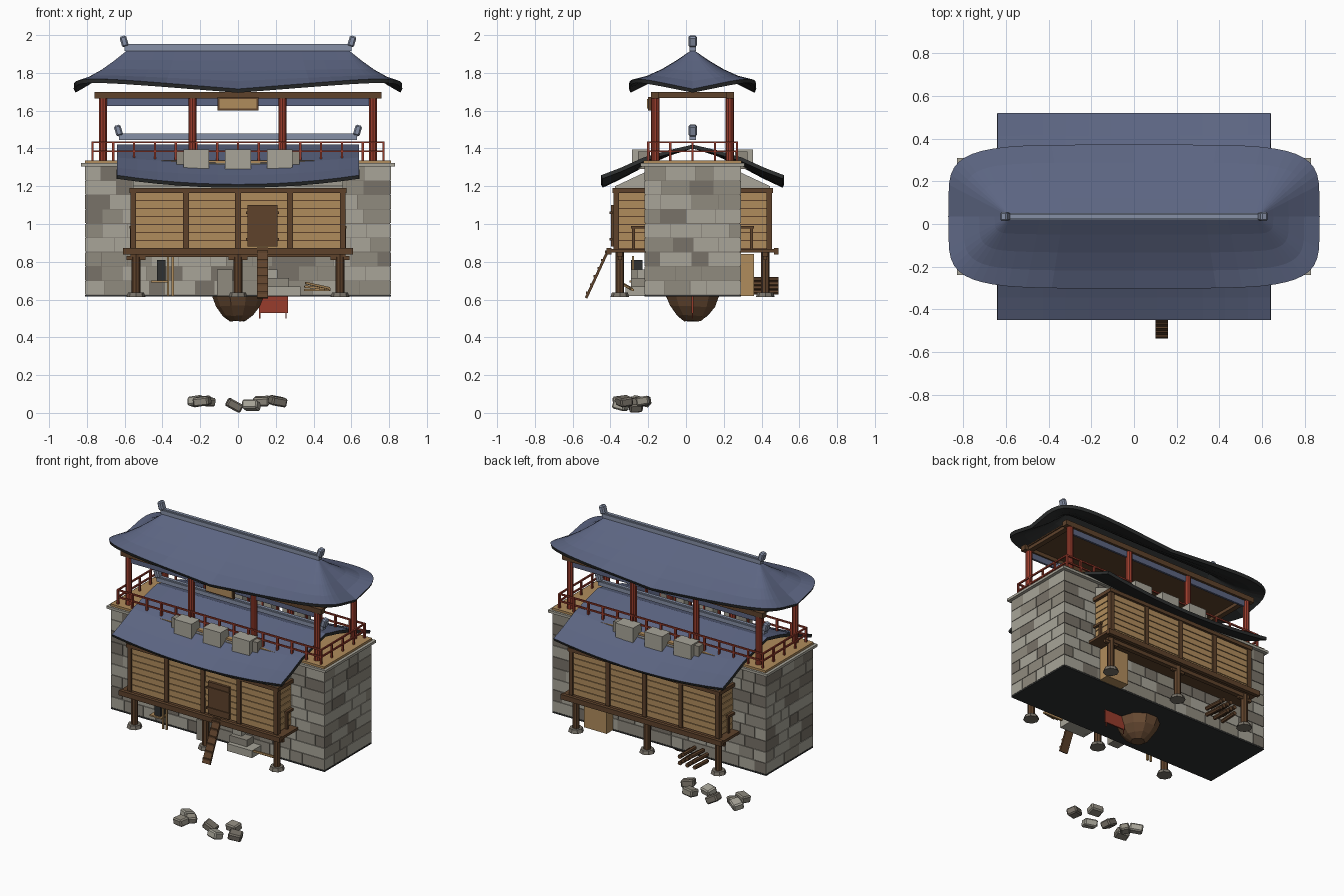
import bpy, bmesh, math, random
from mathutils import Matrix, Vector, Euler

if "Cube" in bpy.data.objects:
    bpy.data.objects.remove(bpy.data.objects["Cube"])
rng = random.Random(4)
CY = 0.035                      # depth of the building's centre line


def material(name, r, g, b):
    lin = [((c / 255 + 0.055) / 1.055) ** 2.4 for c in (r, g, b)] + [1]
    m = bpy.data.materials.new(name)
    m.use_nodes = True
    m.diffuse_color = lin
    m.node_tree.nodes["Principled BSDF"].inputs["Base Color"].default_value = lin
    return m


ROOF = material("slate_blue", 92, 101, 130)
RIDGE = material("pale_blue_grey", 134, 144, 166)
DARK = material("charcoal", 46, 48, 48)
RED = material("red_paint", 152, 60, 44)
BROWN = material("dark_wood", 94, 66, 43)
TAN = material("light_wood", 176, 140, 92)
LIGHT = material("light_stone", 168, 165, 153)
MID = material("mid_stone", 144, 139, 127)
DIM = material("dark_stone", 120, 114, 104)
EARTH = material("earth", 106, 76, 52)
STONES = [LIGHT, MID, DIM]


def finish(name, bm, mats):
    bmesh.ops.recalc_face_normals(bm, faces=bm.faces)
    me = bpy.data.meshes.new(name)
    bm.to_mesh(me)
    bm.free()
    for m in mats:
        me.materials.append(m)
    ob = bpy.data.objects.new(name, me)
    bpy.context.scene.collection.objects.link(ob)
    return ob


def add_box(bm, x, y, z, index=0, rot=(0, 0, 0)):
    """Box spanning the (low, high) pairs x, y, z, turned about its centre."""
    mid = Vector([(a + b) / 2 for a, b in (x, y, z)])
    size = [abs(b - a) for a, b in (x, y, z)] + [1]
    mat = Matrix.Translation(mid) @ Euler(rot).to_matrix().to_4x4() @ Matrix.Diagonal(size)
    new = bmesh.ops.create_cube(bm, size=1, matrix=mat)["verts"]
    for f in {f for v in new for f in v.link_faces}:
        f.material_index = index


def boxes(name, items, *mats):
    bm = bmesh.new()
    for it in items:
        add_box(bm, *it)
    return finish(name, bm, mats)


def column(name, x, y, z0, z1, r, mat, r2=None, sides=10, axis=None):
    bm = bmesh.new()
    bmesh.ops.create_cone(bm, cap_ends=True, segments=sides, radius1=r, radius2=r2 or r, depth=z1 - z0)
    ob = finish(name, bm, [mat])
    ob.location = (x, y, (z0 + z1) / 2)
    if axis:
        ob.rotation_euler = axis
    return ob


def span(c, w):
    return (c - w / 2, c + w / 2)


def side(s, a, b):
    """Depth range from a to b out from the centre line, on side s."""
    return tuple(sorted((CY + s * a, CY + s * b)))


# Stone body: mortar core, dark underside, random coursed blocks on all four sides
boxes("wall_core", [((-0.805, 0.805), side(1, -0.25, 0.25), (0.625, 1.31))], DIM)
boxes("wall_base", [((-0.81, 0.81), side(1, -0.255, 0.255), (0.615, 0.625))], DARK)
bm = bmesh.new()
ROWS, GAP = 9, 0.0015
h = 0.68 / ROWS
for face in range(4):
    half = 0.81 if face < 2 else 0.255
    s = 1 if face % 2 else -1
    for row in range(ROWS):
        z = (0.625 + row * h + GAP, 0.625 + (row + 1) * h - GAP)
        u = -half
        while u < half - 0.001:
            end = u + rng.uniform(0.08, 0.17)
            if end > half - 0.06:
                end = half
            tone = rng.choice((0, 0, 1, 1, 2))
            a = (u + GAP, end - GAP)
            if face < 2:
                add_box(bm, a, side(s, 0.245, 0.255), z, tone)
            else:
                add_box(bm, (s * 0.80, s * 0.81), (CY + a[0], CY + a[1]), z, tone)
            u = end
finish("stone_blocks", bm, STONES)

# Cornice and terrace floor
boxes("cornice", [((-0.83, 0.83), side(1, -0.275, 0.275), (1.305, 1.322))], LIGHT)
boxes("terrace_floor", [((-0.81, 0.81), side(1, -0.26, 0.26), (1.32, 1.337))], TAN)

for s, label in ((-1, "front"), (1, "back")):
    # Projecting timber room: boards over a dark core, framed with posts and beams
    items = [((-0.55, 0.55), side(s, 0.25, 0.405), (0.86, 1.18), 0)]
    for i in range(7):
        z = 0.874 + i * 0.042
        items.append(((-0.557, 0.557), side(s, 0.25, 0.411), (z, z + 0.037), 1))
    for x in (-0.555, -0.275, 0, 0.275, 0.555):
        items.append((span(x, 0.03), side(s, 0.39, 0.42), (0.86, 1.18), 0))
    for x in (-0.565, 0.565):
        items += [(span(x, 0.015), side(s, 0.305, 0.32), (0.86, 0.99), 0),
                  (span(x, 0.02), side(s, 0.255, 0.325), (0.975, 0.99), 0)]
    items.append(((-0.575, 0.575), side(s, 0.25, 0.425), (1.165, 1.19), 0))
    boxes(label + "_timber_room", items, BROWN, TAN)
    boxes(label + "_deck", [((-0.61, 0.61), side(s, 0.25, 0.45), (0.85, 0.868)),
                            ((-0.61, 0.61), side(s, 0.43, 0.455), (0.838, 0.872)),
                            ((-0.57, 0.57), side(s, 0.37, 0.40), (0.825, 0.85))], BROWN)
    # Stilts on stone pads, with short braces
    for i, x in enumerate((-0.54, 0, 0.54)):
        column(f"{label}_stilt_{i}", x, CY + s * 0.385, 0.63, 0.85, 0.023, BROWN, sides=8)
        column(f"{label}_pad_{i}", x, CY + s * 0.385, 0.613, 0.637, 0.05, DIM, 0.042, sides=8)
        boxes(f"{label}_brace_{i}", [(span(x, 0.1), side(s, 0.375, 0.395), (0.81, 0.83))], BROWN)
    # Filled gable under the eaves
    bm = bmesh.new()
    pts = [(0.41, 1.185), (0.25, 1.185), (0.25, 1.275), (0.41, 1.2)]
    ring = [bm.verts.new((-0.555, CY + s * d, z)) for d, z in pts]
    cap = bm.faces.new(ring)
    out = bmesh.ops.extrude_face_region(bm, geom=[cap])["geom"]
    bmesh.ops.translate(bm, vec=(1.11, 0, 0), verts=[g for g in out if isinstance(g, bmesh.types.BMVert)])
    bm.faces.new(ring) if not cap.is_valid else None
    finish(label + "_gable_fill", bm, [LIGHT])
    # Battlement blocks
    items = [(span(x, 0.135), side(s, 0.23, 0.32), (1.29, 1.395), 0) for x in (-0.22, 0, 0.22)]
    items += [(span(x, 0.06), side(s, 0.225, 0.29), (1.29, 1.385), 1) for x in (-0.295, 0.295)]
    boxes(label + "_battlements", items, LIGHT, MID)
    # Pavilion posts
    for i, x in enumerate((-0.715, -0.24, 0.235, 0.715)):
        column(f"{label}_post_{i}", x, CY + s * 0.197, 1.33, 1.68, 0.022, RED)
    boxes(label + "_lintel", [((-0.70, 0.70), side(s, 0.19, 0.204), (1.625, 1.668))], ROOF)
    boxes(label + "_beam", [((-0.76, 0.76), side(s, 0.18, 0.22), (1.665, 1.7))], BROWN)

# Pavilion end beams and ceiling
boxes("end_beams", [(span(x, 0.035), side(1, -0.22, 0.22), (1.668, 1.698)) for x in (-0.715, 0.715)], BROWN)
boxes("ceiling", [((-0.74, 0.74), side(1, -0.21, 0.21), (1.69, 1.699))], BROWN)

# Railing round the terrace
items = []
for z in (1.385, 1.433):
    items += [((-0.775, 0.775), span(CY + s * 0.235, 0.01), span(z, 0.01)) for s in (-1, 1)]
    items += [(span(x, 0.01), side(1, -0.235, 0.235), span(z, 0.01)) for x in (-0.77, 0.77)]
for i in range(15):
    x = -0.77 + i * 0.11
    items += [(span(x, 0.012), span(CY + s * 0.235, 0.012), (1.335, 1.437)) for s in (-1, 1)]
for i in (-1, 0, 1):
    items += [(span(x, 0.012), span(CY + i * 0.118, 0.012), (1.335, 1.437)) for x in (-0.77, 0.77)]
boxes("railing", items, RED)


def thicken(ob, t):
    mod = ob.modifiers.new("thickness", "SOLIDIFY")
    mod.thickness, mod.offset = t, -1
    mod.material_offset = mod.material_offset_rim = 1


# Lower gabled roof: profile from front eave over the top to the back eave, sagging midway
bm = bmesh.new()
half = [(0.485, 1.258, 1), (0.38, 1.298, 0.8), (0.26, 1.352, 0.6), (0.13, 1.39, 0.2), (0, 1.42, 0)]
prof = [(-d, z, k) for d, z, k in half] + [(d, z, k) for d, z, k in half[-2::-1]]
grid = []
for i in range(13):
    x = -0.64 + i * 1.28 / 12
    sag = 0.048 * (1 - (x / 0.64) ** 2)
    grid.append([bm.verts.new((x, CY + d, z - sag * k)) for d, z, k in prof])
for a, b in zip(grid, grid[1:]):
    for j in range(len(prof) - 1):
        bm.faces.new((a[j], b[j], b[j + 1], a[j + 1]))
thicken(finish("lower_roof", bm, [ROOF, DARK]), 0.02)

# Upper hipped roof: rounded rectangle rings closing to the ridge, corners lifted
bm = bmesh.new()
N = 48
rings = []
for t, z in ((0, 1.925), (0.25, 1.865), (0.5, 1.808), (0.75, 1.757), (1, 1.715)):
    ring = []
    for k in range(N):
        a = 2 * math.pi * k / N
        c, q = math.cos(a), math.sin(a)
        ux = math.copysign(abs(c) ** 0.4, c) if abs(c) > 1e-6 else 0
        uy = math.copysign(abs(q) ** 0.4, q) if abs(q) > 1e-6 else 0
        rx = max(-0.58, min(0.58, ux * 0.75))
        lift = 0.07 * abs(ux * uy) * t * t
        ring.append(bm.verts.new((rx + (0.87 * ux - rx) * t, CY + 0.337 * uy * t, z + lift)))
    rings.append(ring)
for a, b in zip(rings, rings[1:]):
    for k in range(N):
        n = (k + 1) % N
        bm.faces.new((a[k], b[k], b[n], a[n]))
bmesh.ops.remove_doubles(bm, verts=bm.verts, dist=0.0005)
thicken(finish("upper_roof", bm, [ROOF, DARK]), 0.022)

# Ridges with tilted end ornaments
for name, z, length in (("upper", 1.932, 0.6), ("lower", 1.46, 0.63)):
    boxes(name + "_ridge", [((-length, length), span(CY, 0.034), (z - 0.015, z + 0.012)),
                            ((-length, length), span(CY, 0.022), (z + 0.01, z + 0.02))], RIDGE)
    ends = boxes(name + "_ridge_ends", [(span(s * (length + 0.003), 0.036), span(CY, 0.044),
                 (z + 0.006, z + 0.064), 0, (0, s * 0.28, 0)) for s in (-1, 1)], RIDGE)
    bev = ends.modifiers.new("soft_edges", "BEVEL")
    bev.width = 0.008

# Plain board above the front
boxes("front_board", [(span(0, 0.215), (-0.2, -0.185), (1.602, 1.672), 0),
                      (span(0, 0.195), (-0.206, -0.19), (1.612, 1.662), 1)], BROWN, TAN)

# Front hatch with battens, and the sloping gangplank with treads
boxes("hatch", [((0.05, 0.21), (-0.398, -0.38), (0.88, 1.1))]
      + [((0.042, 0.218), (-0.404, -0.39), span(z, 0.014)) for z in (0.92, 1.06)], BROWN)
tilt = math.atan2(0.12, 0.26)
items = [(span(0.13, 0.058), span(-0.468, 0.014), span(0.74, 0.29), 0, (-tilt, 0, 0))]
for i in range(6):
    f = (i + 0.5) / 6
    items.append((span(0.13, 0.058), span(-0.533 + 0.12 * f, 0.012), span(0.615 + 0.26 * f, 0.012)))
boxes("gangplank", items, BROWN)

# Things kept under the decks
boxes("stone_steps", [((0.14, 0.33 - i * 0.06), (-0.32 + i * 0.03, -0.21), (0.62, 0.67 + i * 0.045), i % 2)
                      for i in range(3)], LIGHT, MID)
boxes("stone_stand", [((-0.11, -0.03), (-0.29, -0.21), (0.62, 0.76))], MID)
boxes("rack", [((-0.43, -0.385), (-0.29, -0.23), (0.7, 0.81), 0), ((-0.46, -0.37), (-0.3, -0.23), (0.69, 0.70), 1)]
      + [(span(x, 0.012), span(-0.28, 0.012), (0.62, 0.83), 1) for x in (-0.37, -0.345)], DARK, TAN)
boxes("timber_scraps", [(span(0.42, 0.14), span(-0.28 - i * 0.02, 0.012), span(0.65 + i * 0.012, 0.012), 0,
                         (0, 0.1 * i, 0.2 * i)) for i in range(3)], TAN)
boxes("back_store", [((0.35, 0.52), (0.28, 0.36), (0.62, 0.84))], TAN)
for row in range(4):
    for i in range(3 - row % 2):
        column(f"log_{row}_{i}", -0.41 + i * 0.06 + 0.03 * (row % 2), 0.425, 0.575 + row * 0.022,
               0.705 + row * 0.022, 0.014, BROWN, sides=7, axis=(math.pi / 2, 0, 0.06 * (i - 1)))

# Rounded earth bowl and cloth beneath
bm = bmesh.new()
prev = None
for r, z in ((0.15, 0.62), (0.125, 0.56), (0.085, 0.51), (0.045, 0.483)):
    ring = [bm.verts.new((r * 0.93 * math.cos(k * math.pi / 5), CY + r * math.sin(k * math.pi / 5),
                          z + rng.uniform(0, 0.008))) for k in range(10)]
    if prev:
        for k in range(10):
            n = (k + 1) % 10
            bm.faces.new((prev[k], prev[n], ring[n], ring[k]))
    prev = ring
bm.faces.new(prev)
finish("earth_bowl", bm, [EARTH])
boxes("hanging_cloth", [((0.11, 0.265), span(CY, 0.01), (0.528, 0.618))]
      + [(span(x, 0.006), span(CY, 0.006), (0.5, 0.53)) for x in (0.115, 0.255)], RED)

# Fallen stones below
spots = [(-0.216, -0.238), (-0.19, -0.344), (-0.02, -0.268), (0.07, -0.345), (0.125, -0.225), (0.21, -0.327)]
items = []
for i, (x, y) in enumerate(spots):
    z = 0.04 if i in (2, 3) else 0.062
    items.append((span(x, 0.085), span(y, 0.07), span(z, 0.048), i % 3,
                  [rng.uniform(-0.35, 0.35), (0.5 if i == 2 else rng.uniform(-0.3, 0.2)), rng.uniform(-0.6, 0.6)]))
items.append((span(-0.16, 0.07), span(-0.28, 0.06), span(0.06, 0.045), 1, (0.2, 0, 0.8)))
rubble = boxes("fallen_stones", items, *STONES)
bev = rubble.modifiers.new("chipped_edges", "BEVEL")
bev.width = 0.008
bev.segments = 1
